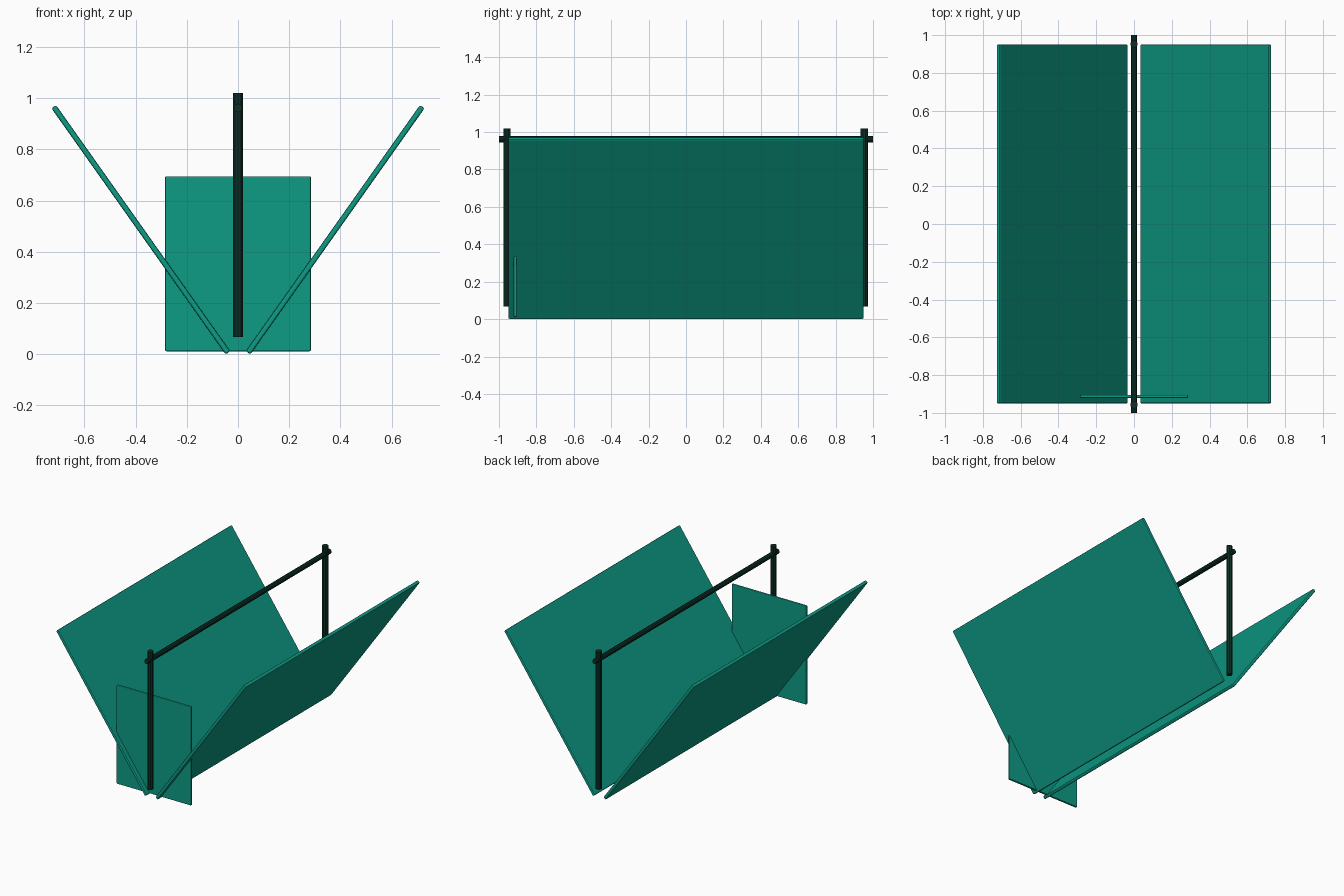
import bpy
from math import atan2, hypot, radians
from mathutils import Vector

if "Cube" in bpy.data.objects:
    bpy.data.objects.remove(bpy.data.objects["Cube"])


def material(name, color):
    m = bpy.data.materials.new(name)
    m.use_nodes = True
    m.diffuse_color = color
    m.node_tree.nodes["Principled BSDF"].inputs["Base Color"].default_value = color
    return m


canvas = material("canvas_green", (0.004, 0.33, 0.235, 1))
wood = material("dark_pole_green", (0.004, 0.03, 0.02, 1))


def slab(name, size, loc, tilt=0):
    bpy.ops.mesh.primitive_cube_add(size=1, location=loc, rotation=(0, tilt, 0))
    ob = bpy.context.object
    ob.name = name
    ob.scale = size
    bpy.ops.object.transform_apply(location=False, rotation=False, scale=True)
    ob.data.materials.append(canvas)
    bevel = ob.modifiers.new("soft_edge", "BEVEL")
    bevel.width = min(size) * 0.3
    bevel.segments = 2
    return ob


def pole(name, start, end, radius):
    a, b = Vector(start), Vector(end)
    bpy.ops.mesh.primitive_cylinder_add(vertices=10, radius=radius, depth=(b - a).length,
                                        location=(a + b) / 2)
    ob = bpy.context.object
    ob.name = name
    ob.rotation_euler = (b - a).to_track_quat("Z", "Y").to_euler()
    ob.data.materials.append(wood)
    bpy.ops.object.shade_smooth_by_angle(angle=radians(30))
    return ob


# Sloping side panels, mirrored about the ridge
low, high = Vector((0.044, 0, 0.012)), Vector((0.715, 0, 0.96))
run, rise = high.x - low.x, high.z - low.z
mid = (low + high) / 2
for side, label in ((1, "left"), (-1, "right")):
    slab(label + "_panel", (0.022, 1.9, hypot(run, rise) + 0.016),
         (side * mid.x, 0, mid.z), side * atan2(run, rise))

# Upright end flap
slab("front_flap", (0.57, 0.016, 0.683), (0, -0.913, 0.353))

# Two uprights and the ridge pole
for y, label in ((-0.957, "front"), (0.953, "back")):
    pole(label + "_upright", (0, y, 0.067), (0, y, 1.02), 0.02)
pole("ridge_pole", (0, -1, 0.962), (0, 1, 0.962), 0.017)
